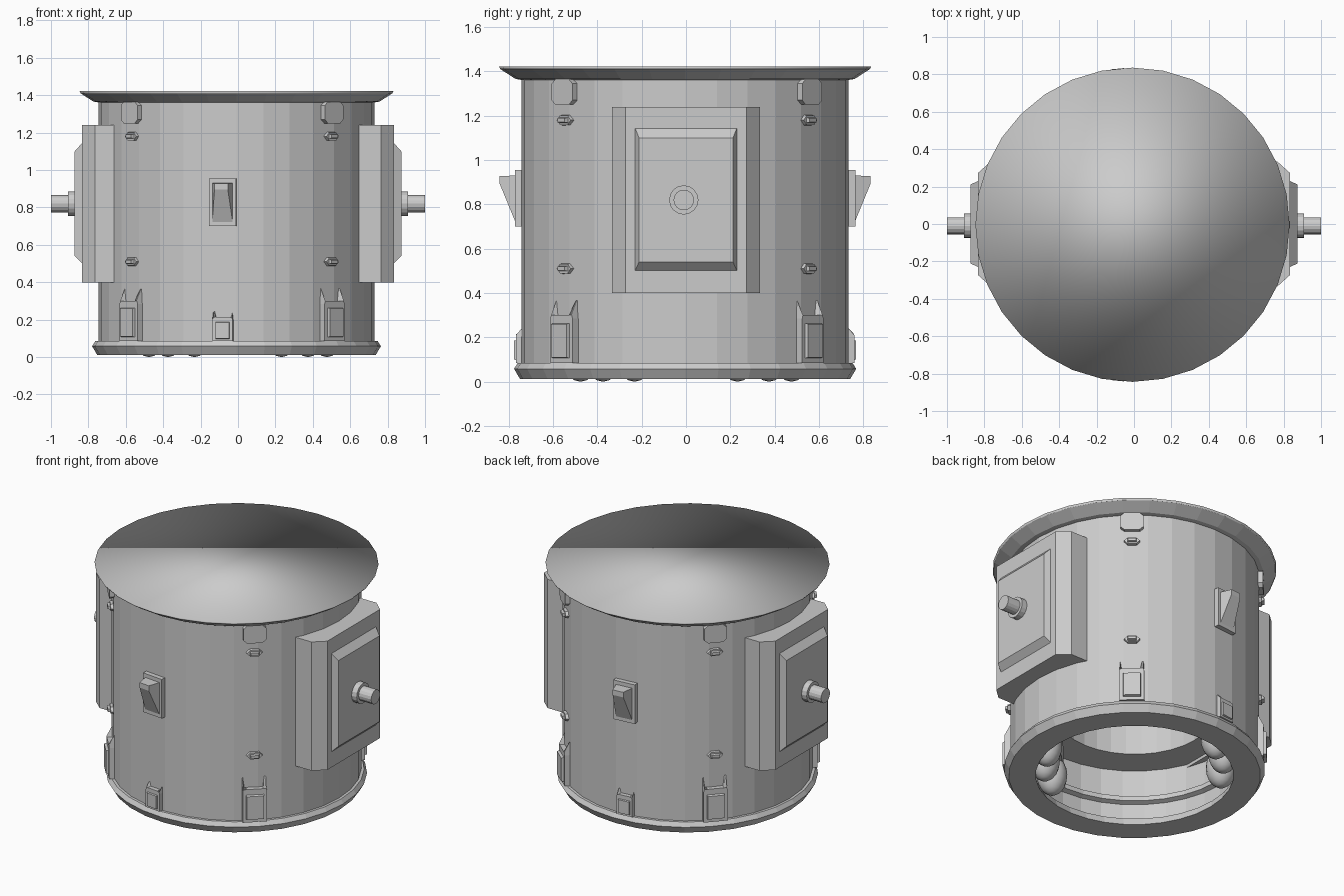
import bpy, bmesh, math
from mathutils import Vector, Matrix

if "Cube" in bpy.data.objects:
    bpy.data.objects.remove(bpy.data.objects["Cube"])

CX, CY, SEG = -0.008, -0.004, 32
grey = bpy.data.materials.new("light_grey")
grey.diffuse_color = (0.6, 0.6, 0.6, 1)
grey.use_nodes = True
grey.node_tree.nodes["Principled BSDF"].inputs["Base Color"].default_value = grey.diffuse_color


def finish(name, bm):
    bmesh.ops.recalc_face_normals(bm, faces=bm.faces[:])
    me = bpy.data.meshes.new(name)
    bm.to_mesh(me)
    bm.free()
    me.materials.append(grey)
    ob = bpy.data.objects.new(name, me)
    bpy.context.collection.objects.link(ob)
    return ob


def lathe(name, profile, closed=False, smooth_bands=()):
    """Revolve (radius, z) points; open profiles get n-gon caps."""
    bm = bmesh.new()
    rings = [[bm.verts.new((CX + r * math.cos(2 * math.pi * i / SEG),
                            CY + r * math.sin(2 * math.pi * i / SEG), z))
              for i in range(SEG)] for r, z in profile]
    n = len(rings)
    for k in range(n if closed else n - 1):
        a, b = rings[k], rings[(k + 1) % n]
        for i in range(SEG):
            j = (i + 1) % SEG
            f = bm.faces.new((a[i], a[j], b[j], b[i]))
            f.smooth = k in smooth_bands
    if not closed:
        bm.faces.new(rings[0])
        bm.faces.new(rings[-1]).smooth = bool(smooth_bands)
    return finish(name, bm)


def loft(name, angle, back, front, d0, d1, origin=(CX, CY)):
    """Solid between two (tangent, z) outlines at radial distances d0 and d1."""
    out = Vector((math.cos(angle), math.sin(angle), 0))
    tan = Vector((-math.sin(angle), math.cos(angle), 0))
    base = Vector((origin[0], origin[1], 0))
    bm = bmesh.new()
    a = [bm.verts.new(base + out * d0 + tan * t + Vector((0, 0, z))) for t, z in back]
    b = [bm.verts.new(base + out * d1 + tan * t + Vector((0, 0, z))) for t, z in front]
    bm.faces.new(a)
    bm.faces.new(b)
    for i in range(len(a)):
        j = (i + 1) % len(a)
        bm.faces.new((a[i], a[j], b[j], b[i]))
    return finish(name, bm)


def rect(w, z0, z1):
    return [(-w, z0), (w, z0), (w, z1), (-w, z1)]


def hexagon(w, h, z):
    return [(-w, z), (-w * .55, z - h), (w * .55, z - h),
            (w, z), (w * .55, z + h), (-w * .55, z + h)]


def horned(w, z0, z1, tip):
    return [(-w, z0), (w, z0), (w, z1), (w * .93, tip), (w * .68, z1 + .015),
            (-w * .68, z1 + .015), (-w * .93, tip), (-w, z1)]


def cylinder_x(name, side, r, x0, x1, y, z):
    bm = bmesh.new()
    bmesh.ops.create_cone(bm, cap_ends=True, segments=16, radius1=r, radius2=r, depth=x1 - x0)
    bm.transform(Matrix.Translation((side * (x0 + x1) / 2, y, z))
                 @ Matrix.Rotation(math.pi / 2, 4, 'Y'))
    return finish(name, bm)


# Hollow drum: outer wall, then stepped interior
lathe("drum_shell", [(.738, .05), (.738, 1.375), (.46, 1.375), (.46, .42), (.66, .42),
                     (.66, .24), (.63, .23), (.63, .20), (.66, .19), (.66, .05)], closed=True)
# Flared foot ring around the bottom opening
lathe("base_ring", [(.585, .012), (.745, .012), (.772, .058), (.755, .085),
                    (.70, .085), (.60, .06)], closed=True)
# Lid with a flared rim and softly shaded flat top
lathe("lid", [(.74, 1.362), (.765, 1.366), (.833, 1.410), (.840, 1.422)], smooth_bands=(2,))

# Side housings with panels and axle pins
for side, label, ang in ((1, "right", 0), (-1, "left", math.pi)):
    o = (0, 0)
    loft(label + "_housing", ang, rect(.335, .40, 1.24), rect(.335, .40, 1.24), .62, .765, o)
    loft(label + "_housing_face", ang, rect(.335, .40, 1.24), rect(.272, .40, 1.24), .765, .835, o)
    loft(label + "_panel", ang, rect(.23, .50, 1.145), rect(.212, .54, 1.10), .833, .873, o)
    cylinder_x(label + "_pin_collar", side, .066, .86, .91, -.01, .82)
    cylinder_x(label + "_pin", side, .046, .90, 1.0, -.01, .82)

# Front and back hatch with wedge, and small horned clip at the foot
for label, sgn in (("front", -1), ("back", 1)):
    ang = sgn * math.radians(90 + 180 / SEG)
    loft(label + "_hatch_plate", ang, rect(.073, .70, .955), rect(.073, .70, .955), .70, .765)
    loft(label + "_hatch_wedge", ang, rect(.055, .72, .93), rect(.036, .895, .928), .764, .838)
    loft(label + "_small_clip", ang, horned(.056, .085, .20, .27),
         horned(.054, .085, .20, .21), .71, .762)
    loft(label + "_small_clip_panel", ang, rect(.04, .095, .19), rect(.037, .10, .185), .75, .772)

# Four diagonal columns of fittings
top_back = [(-.068, 1.27), (-.045, 1.25), (.045, 1.25), (.068, 1.27),
            (.068, 1.345), (.045, 1.365), (-.045, 1.365), (-.068, 1.345)]
columns = {"front_right": (.505, -.55), "back_right": (.49, .565),
           "front_left": (-.565, -.49), "back_left": (-.56, .50)}
for label, (x, y) in columns.items():
    ang = math.atan2(y - CY, x - CX)
    loft(label + "_top_bracket", ang, top_back, top_back, .70, .762)
    for lvl, z in (("upper", 1.18), ("lower", .51)):
        loft(f"{label}_{lvl}_lug", ang, hexagon(.052, .026, z), hexagon(.046, .021, z), .71, .752)
        loft(f"{label}_{lvl}_lug_bar", ang, rect(.028, z - .012, z + .012),
             rect(.024, z - .009, z + .009), .75, .768)
    loft(label + "_clamp", ang, horned(.075, .085, .285, .43),
         horned(.073, .085, .285, .30), .70, .766)
    loft(label + "_clamp_panel", ang, rect(.054, .105, .265), rect(.05, .11, .26), .76, .782)

# Inside: two clusters of three rounded bulbs hanging from a mount
for label, mid in (("front_right", -45), ("back_left", 135)):
    a = math.radians(mid)
    loft(label + "_bulb_mount", a, rect(.20, .20, .34), rect(.20, .20, .34), .44, .66)
    for k in (-1, 0, 1):
        b = math.radians(mid + 19 * k)
        bm = bmesh.new()
        bmesh.ops.create_uvsphere(bm, u_segments=16, v_segments=10, radius=.09)
        for f in bm.faces:
            f.smooth = True
        bm.transform(Matrix.Translation((.53 * math.cos(b), .53 * math.sin(b), .13))
                     @ Matrix.Diagonal((1, 1, .13 / .09, 1)))
        finish(f"{label}_bulb_{k + 2}", bm)
